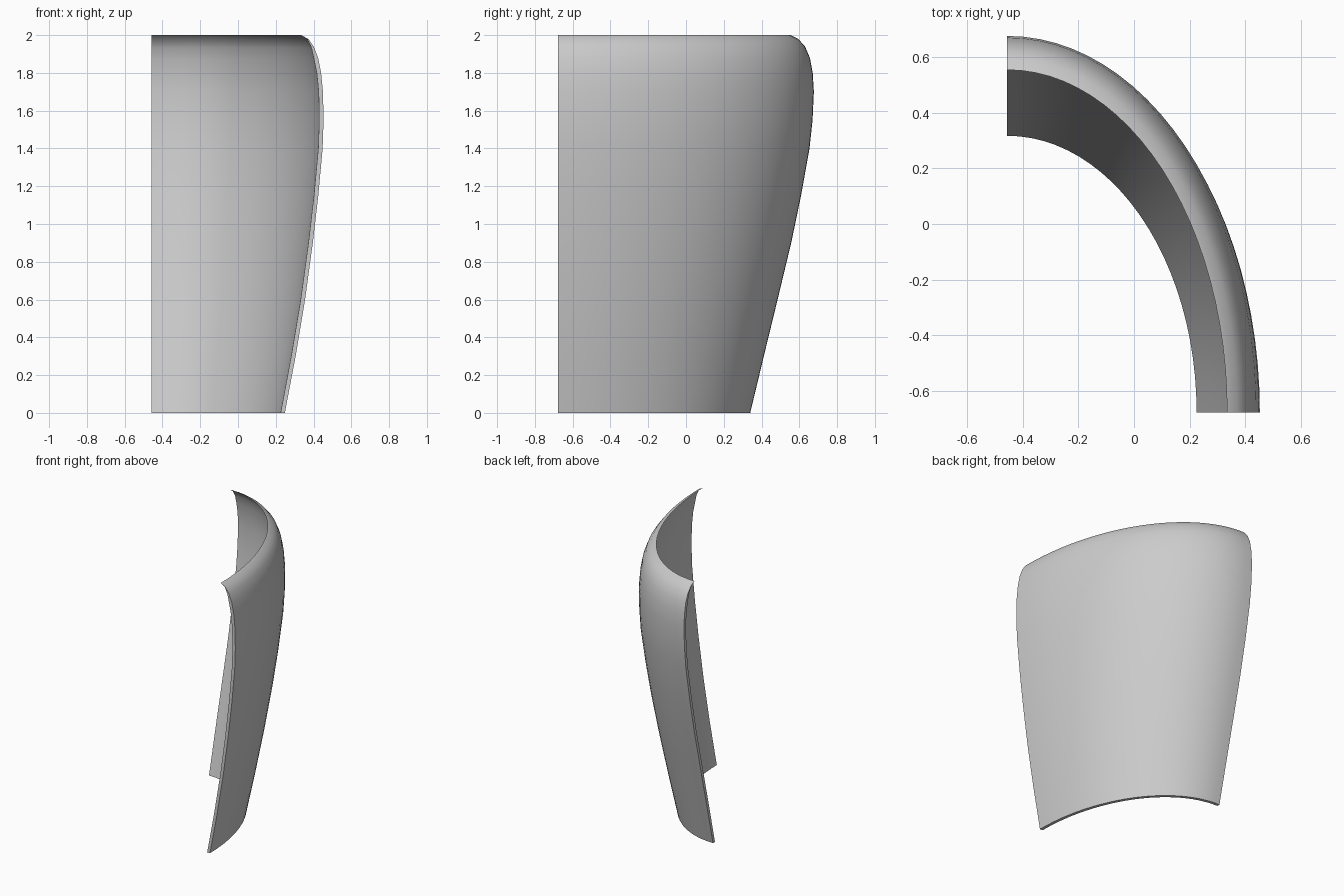
import bpy, bmesh
from math import sin, cos, pi, radians
from mathutils import Vector

cube = bpy.data.objects.get("Cube")
if cube:
    bpy.data.objects.remove(cube, do_unlink=True)

CENTRE = Vector((-0.457, -0.678, 0))
STEPS = 24
WALL = 0.023

# Outer profile: height, x radius, y radius of each elliptical ring
PROFILE = [(0, .705, 1.018), (.3, .762, 1.09), (.6, .812, 1.163),
           (.9, .853, 1.235), (1.15, .882, 1.287), (1.4, .905, 1.332),
           (1.55, .91, 1.348), (1.7, .907, 1.355), (1.8, .897, 1.349),
           (1.88, .881, 1.334), (1.94, .858, 1.308), (1.98, .829, 1.272),
           (2, .792, 1.233)]


def outer_point(ring, angle):
    z, rx, ry = ring
    return CENTRE + Vector((rx * cos(angle), ry * sin(angle), z))


def section(angle):
    """Closed wall outline: outer side upwards, inner side back down."""
    outer = [outer_point(r, angle) for r in PROFILE]
    inner = []
    for i in range(len(outer) - 1):
        ring = PROFILE[i]
        up = outer[i + 1] - outer[max(i - 1, 0)]
        around = Vector((-ring[1] * sin(angle), ring[2] * cos(angle), 0))
        normal = around.cross(up).normalized()
        # The wall thins to a sharp edge at the lip
        thickness = WALL * min(1, (2 - ring[0]) / 0.1)
        p = outer[i] - normal * thickness
        if i == 0:
            p.z = 0
        inner.append(p)
    return outer + inner[::-1]


# Quarter shell swept around the ellipse, closed at both cut ends
bm = bmesh.new()
loops = [[bm.verts.new(p) for p in section(k / STEPS * pi / 2)]
         for k in range(STEPS + 1)]
n = len(loops[0])
for a, b in zip(loops, loops[1:]):
    for i in range(n):
        j = (i + 1) % n
        bm.faces.new((a[i], b[i], b[j], a[j]))
m = len(PROFILE)
for loop in (loops[0], loops[-1]):
    for i in range(m - 2):
        bm.faces.new((loop[i], loop[i + 1], loop[n - 2 - i], loop[n - 1 - i]))
    bm.faces.new((loop[m - 2], loop[m - 1], loop[m]))
bmesh.ops.recalc_face_normals(bm, faces=bm.faces)

mesh = bpy.data.meshes.new("curved_shell")
bm.to_mesh(mesh)
bm.free()
shell = bpy.data.objects.new("curved_shell", mesh)
bpy.context.collection.objects.link(shell)

# Plain grey
grey = bpy.data.materials.new("plain_grey")
grey.use_nodes = True
colour = (0.6, 0.6, 0.6, 1)
grey.diffuse_color = colour
grey.node_tree.nodes["Principled BSDF"].inputs["Base Color"].default_value = colour
mesh.materials.append(grey)

bpy.ops.object.select_all(action='DESELECT')
shell.select_set(True)
bpy.context.view_layer.objects.active = shell
bpy.ops.object.shade_smooth_by_angle(angle=radians(35))
